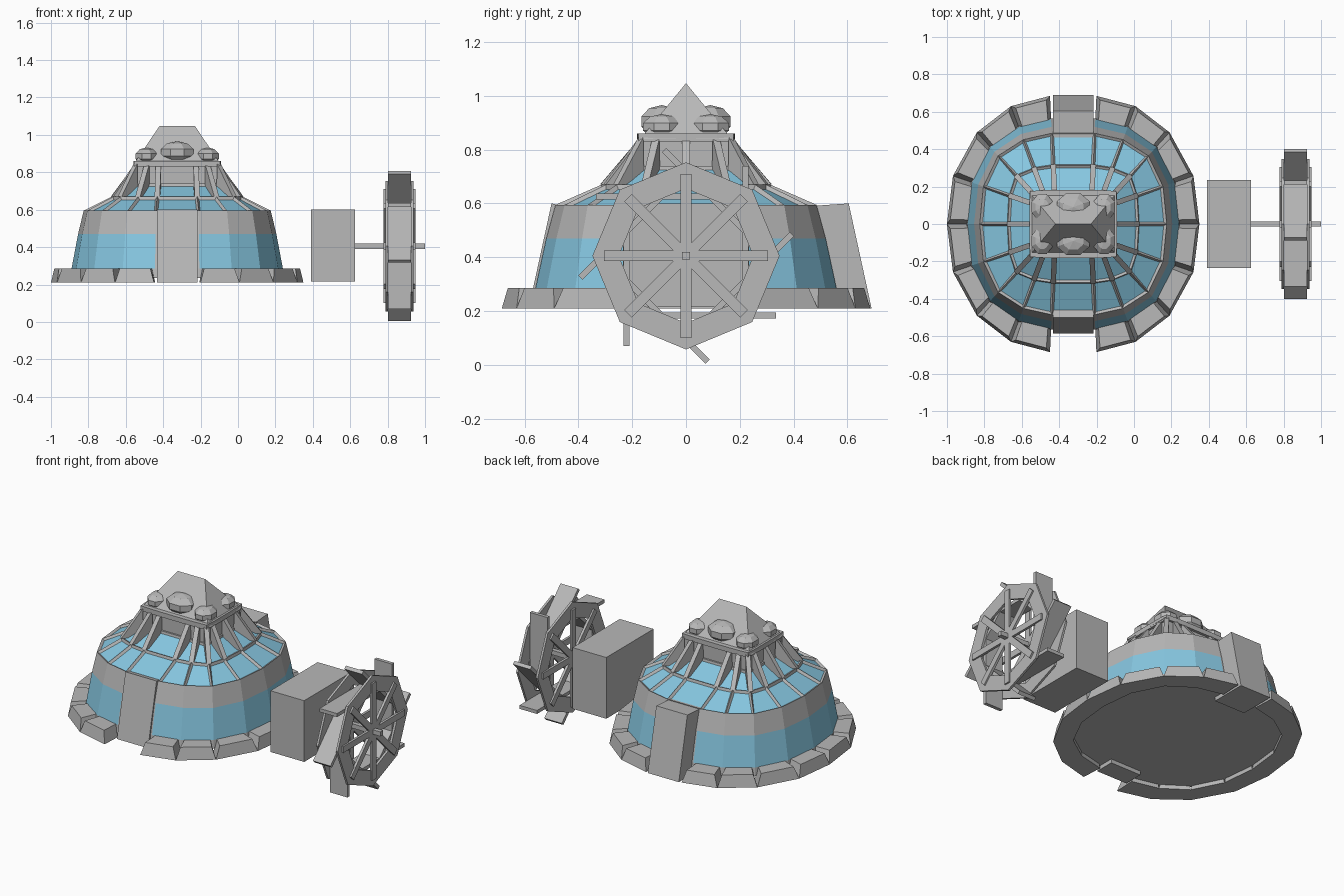
import bpy, bmesh
from math import sin, cos, pi
from mathutils import Vector, Matrix

if "Cube" in bpy.data.objects:
    bpy.data.objects.remove(bpy.data.objects["Cube"])


def material(name, color):
    m = bpy.data.materials.new(name)
    m.use_nodes = True
    m.diffuse_color = (*color, 1)
    m.node_tree.nodes["Principled BSDF"].inputs["Base Color"].default_value = (*color, 1)
    return m


GREY = material("grey metal", (0.48, 0.48, 0.48))
GLASS = material("blue glass", (0.24, 0.57, 0.75))


def finish(name, bm, fix=True):
    if fix:
        bmesh.ops.recalc_face_normals(bm, faces=bm.faces)
    mesh = bpy.data.meshes.new(name)
    bm.to_mesh(mesh)
    bm.free()
    mesh.materials.append(GREY)
    mesh.materials.append(GLASS)
    ob = bpy.data.objects.new(name, mesh)
    bpy.context.collection.objects.link(ob)
    return ob


def loft(bm, rings, caps=True):
    """Join equal rings of points with quads, and close the ends."""
    vs = [[bm.verts.new(p) for p in ring] for ring in rings]
    n = len(vs[0])
    rows = []
    for a, b in zip(vs, vs[1:]):
        rows.append([bm.faces.new((a[i], a[(i + 1) % n], b[(i + 1) % n], b[i])) for i in range(n)])
    if caps:
        bm.faces.new(vs[0][::-1])
        bm.faces.new(vs[-1])
    return rows


def box(bm, lo, hi, turn=Matrix()):
    size = Vector(hi) - Vector(lo)
    mid = (Vector(hi) + Vector(lo)) / 2
    bmesh.ops.create_cube(bm, size=1, matrix=turn @ Matrix.Translation(mid) @ Matrix.Diagonal((*size, 1)))


# Plan of the dome: a rounded 18-sided outline that blends into a small rectangle
CX, RIM, CORE = -0.325, 0.675, 0.22
OUTER = [(0.675, 0), (0.643, 0.257), (0.515, 0.49), (0.333, 0.63), (0.124, 0.685)]
INNER = [(0.22, 0), (0.22, 0.11), (0.22, 0.165), (0.16, 0.165), (0.1, 0.165)]
DOORS = (4, 13)


def plan(r, z):
    k = (r - CORE) / (RIM - CORE)
    q = [Vector(a).lerp(Vector(b), k) for a, b in zip(INNER, OUTER)]
    pts = [(p.x, p.y) for p in q] + [(-p.x, p.y) for p in q[:0:-1]]
    pts += [(-x, -y) for x, y in pts]
    return [Vector((CX + x, y, z)) for x, y in pts]


# Dome shell with recessed windows in the wall and both roof tiers
bm = bmesh.new()
rows = loft(bm, [plan(0.57, 0.235), plan(0.565, 0.285), plan(0.53, 0.47),
                 plan(0.5, 0.595), plan(0.35, 0.67), plan(0.23, 0.74)])
for row, edge, depth in ((1, 0.027, 0.03), (3, 0.015, 0.014), (4, 0.013, 0.012)):
    panes = [f for i, f in enumerate(rows[row]) if row > 1 or i not in DOORS]
    bmesh.ops.inset_individual(bm, faces=panes, thickness=edge, depth=-depth)
    for f in panes:
        f.material_index = 1
finish("dome_shell", bm, False)

# Rim of tapered footing blocks, left open at both doors
bm = bmesh.new()
low_out, low_in = plan(RIM, 0.21), plan(0.555, 0.21)
top_out, top_in = plan(0.66, 0.285), plan(0.555, 0.285)
for i in range(18):
    if i in DOORS:
        continue
    j = (i + 1) % 18
    bottom = [low_out[i], low_out[j], low_in[j], low_in[i]]
    top = [top_out[i].lerp(top_out[j], 0.1), top_out[j].lerp(top_out[i], 0.1),
           top_in[j].lerp(top_in[i], 0.1), top_in[i].lerp(top_in[j], 0.1)]
    loft(bm, [bottom, top])
finish("rim_blocks", bm)


# Front door panel and deeper back porch
def porch(name, side, foot, head):
    bm = bmesh.new()
    loft(bm, [[(x, side * y, z) for y, z in ((0.46, 0.21), (foot, 0.21), (head, 0.6), (0.46, 0.59))]
              for x in (CX - 0.108, CX + 0.108)])
    finish(name, bm)


porch("front_door", -1, 0.585, 0.5)
porch("back_porch", 1, 0.69, 0.605)

# Tower core and collar
bm = bmesh.new()
loft(bm, [plan(0.22, 0.68), plan(0.22, 0.84)])
finish("tower_core", bm)
bm = bmesh.new()
loft(bm, [plan(0.235, 0.83), plan(0.235, 0.86)])
finish("tower_collar", bm)

# Triangular buttress fins around the core
bm = bmesh.new()
for foot, head, base in zip(plan(0.355, 0.67), plan(0.225, 0.845), plan(0.22, 0.67)):
    out = (foot - base).normalized()
    side = Vector((-out.y, out.x, 0)) * 0.014
    loft(bm, [[p + side * s for p in (foot, head, base)] for s in (-1, 1)])
finish("buttress_fins", bm)

# Ridged tent roof on top
bm = bmesh.new()
base = [bm.verts.new((CX + x * 0.235, y * 0.17, 0.84)) for x, y in ((-1, -1), (1, -1), (1, 1), (-1, 1))]
left, right = [bm.verts.new((CX + x, 0, 1.047)) for x in (-0.095, 0.095)]
for f in ((base[0], base[1], right, left), (base[1], base[2], right),
          (base[2], base[3], left, right), (base[3], base[0], left), base[::-1]):
    bm.faces.new(f)
finish("tent_roof", bm)

# Faceted domelets in two rows of three
bm = bmesh.new()
for y in (-0.09, 0.09):
    for x, z, size in ((-0.165, 0.885, (0.062, 0.075, 0.045)),
                       (0, 0.905, (0.095, 0.082, 0.058)),
                       (0.165, 0.885, (0.062, 0.075, 0.045))):
        place = Matrix.Translation((CX + x, y, z)) @ Matrix.Diagonal((*size, 1))
        bmesh.ops.create_uvsphere(bm, u_segments=8, v_segments=5, radius=1.05,
                                  matrix=place @ Matrix.Rotation(pi / 8, 4, "Z"))
finish("domelets", bm)

# Machine block beside the wheel
bm = bmesh.new()
box(bm, (0.39, -0.235, 0.215), (0.625, 0.235, 0.6))
finish("machine_block", bm)

# Water wheel: axle, spokes, side rings and pinwheel paddles
HUB = Matrix.Translation((0, 0, 0.405))
bm = bmesh.new()
box(bm, (0.62, -0.014, -0.014), (1.0, 0.014, 0.014), HUB)
finish("wheel_axle", bm)

bm = bmesh.new()
for k in range(4):
    turn = HUB @ Matrix.Rotation(k * pi / 4, 4, "X")
    for x in (0.778, 0.932):
        box(bm, (x, -0.305, -0.02), (x + 0.016, 0.305, 0.02), turn)
finish("wheel_spokes", bm)


def octagon(x, r):
    return [(x, r * cos(k * pi / 4), 0.405 + r * sin(k * pi / 4)) for k in range(8)]


bm = bmesh.new()
for x in (0.788, 0.924):
    a, b = x, x + 0.014
    loft(bm, [octagon(a, 0.348), octagon(b, 0.348), octagon(b, 0.25),
              octagon(a, 0.25), octagon(a, 0.348)], False)
bmesh.ops.remove_doubles(bm, verts=bm.verts, dist=0.0001)
finish("wheel_rings", bm)

bm = bmesh.new()
for k in range(8):
    turn = HUB @ Matrix.Rotation(k * pi / 4, 4, "X")
    box(bm, (0.802, 0.21, -0.09), (0.924, 0.232, 0.335), turn)
finish("wheel_paddles", bm)
